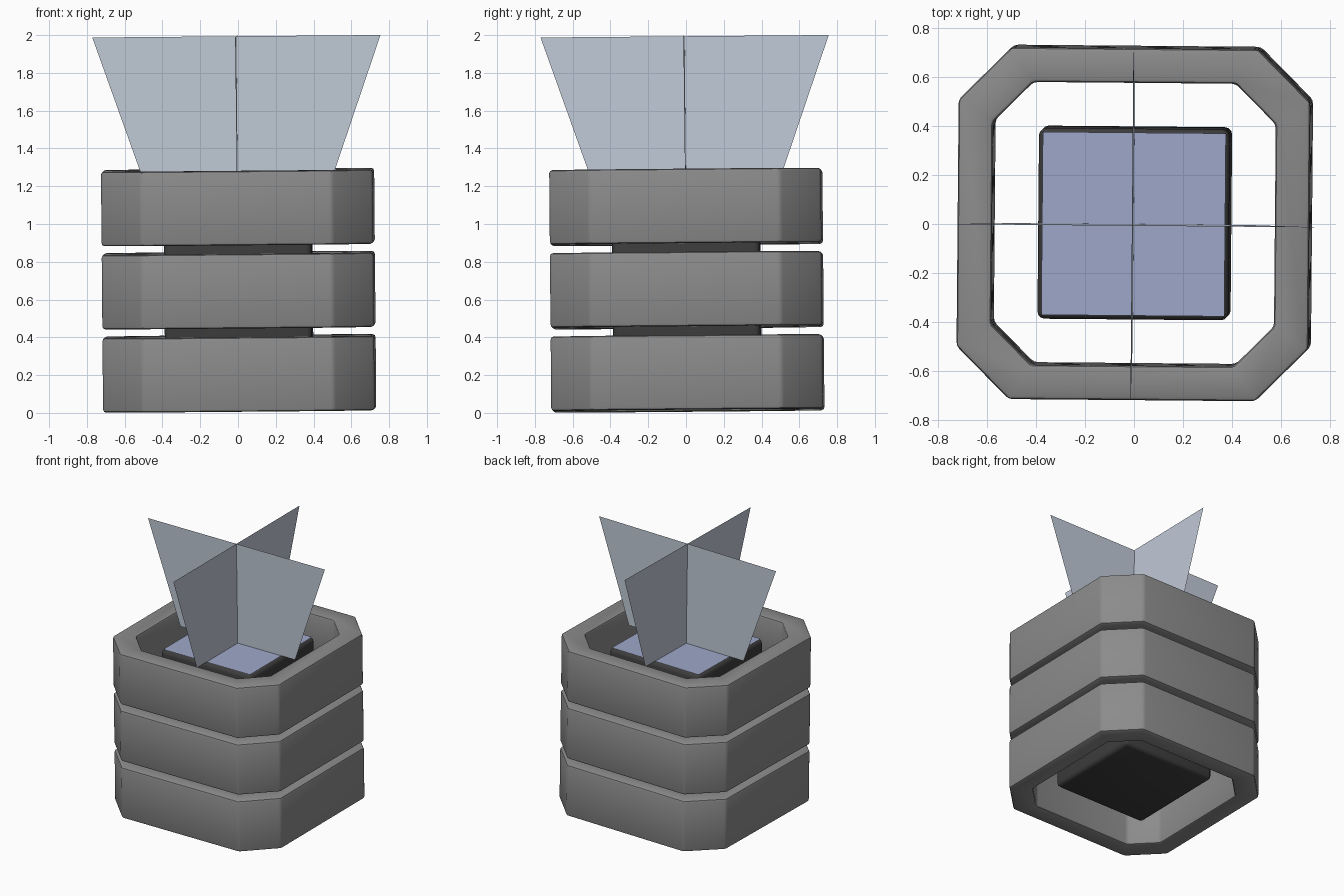
import bpy, bmesh, math
from mathutils import Matrix, Euler

if "Cube" in bpy.data.objects:
    bpy.data.objects.remove(bpy.data.objects["Cube"])

# The whole model leans very slightly
LEAN = (Matrix.Translation((0.009, 0.010, 0))
        @ Euler([math.radians(a) for a in (0.5, -0.5, -0.5)]).to_matrix().to_4x4())


def material(name, rgb):
    m = bpy.data.materials.new(name)
    m.diffuse_color = (*rgb, 1)
    m.use_nodes = True
    m.node_tree.nodes["Principled BSDF"].inputs["Base Color"].default_value = m.diffuse_color
    return m


GREY = material("ring grey", (0.26, 0.26, 0.26))
DARK = material("core dark grey", (0.047, 0.047, 0.047))
BLUE = material("glow blue", (0.34, 0.39, 0.59))
PALE = material("flare pale blue", (0.53, 0.59, 0.68))


def finish(bm, name, mat, smooth=False):
    bm.transform(LEAN)
    me = bpy.data.meshes.new(name)
    bm.to_mesh(me)
    bm.free()
    me.materials.append(mat)
    ob = bpy.data.objects.new(name, me)
    bpy.context.collection.objects.link(ob)
    if smooth:
        bpy.ops.object.select_all(action='DESELECT')
        ob.select_set(True)
        bpy.context.view_layer.objects.active = ob
        bpy.ops.object.shade_smooth_by_angle(angle=math.radians(35))
    return ob


def bevel_all(bm, width, segments):
    bmesh.ops.recalc_face_normals(bm, faces=bm.faces)
    edges = [e for e in bm.edges if e.calc_face_angle(0) > 0.5]
    bmesh.ops.bevel(bm, geom=edges, offset=width, segments=segments,
                    profile=0.5, affect='EDGES')


def octagon(half, cut):
    """Square outline with cut corners, counter-clockwise."""
    pts = []
    for k in range(4):
        c, s = round(math.cos(k * math.pi / 2)), round(math.sin(k * math.pi / 2))
        for x, y in ((half, half - cut), (half - cut, half)):
            pts.append((x * c - y * s, x * s + y * c))
    return pts


# Three stacked octagonal rings
def ring(name, z0, z1):
    bm = bmesh.new()
    outer, inner = octagon(0.719, 0.215), octagon(0.578, 0.165)
    loops = [[bm.verts.new((x, y, z)) for x, y in pts]
             for pts, z in ((outer, z0), (outer, z1), (inner, z1), (inner, z0))]
    for a in range(4):
        lo, hi = loops[a], loops[(a + 1) % 4]
        for i in range(8):
            j = (i + 1) % 8
            bm.faces.new((lo[i], lo[j], hi[j], hi[i]))
    bevel_all(bm, 0.016, 2)
    finish(bm, name, GREY, True)


for label, z0 in (("lower", 0.012), ("middle", 0.453), ("upper", 0.893)):
    ring(label + "_ring", z0, z0 + 0.394)

# Central core block
Z_TOP, Z_BOTTOM = 1.22, 0.09
bm = bmesh.new()
bmesh.ops.create_cube(bm, size=1, matrix=Matrix.Translation((0, 0, (Z_TOP + Z_BOTTOM) / 2))
                      @ Matrix.Diagonal((0.78, 0.78, Z_TOP - Z_BOTTOM, 1)))
bevel_all(bm, 0.03, 3)
finish(bm, "core", DARK, True)

# Glowing panel on top of the core
bm = bmesh.new()
bmesh.ops.create_grid(bm, x_segments=1, y_segments=1, size=0.374,
                      matrix=Matrix.Translation((0, 0, Z_TOP + 0.004)))
finish(bm, "core_top_panel", BLUE)

# Two crossed flaring sheets
for name, angle in (("flare_sheet_wide", 0), ("flare_sheet_deep", math.pi / 2)):
    bm = bmesh.new()
    corners = ((-0.495, 1.224), (0.495, 1.224), (0.763, 1.994), (-0.763, 1.994))
    bm.faces.new([bm.verts.new((x, 0, z)) for x, z in corners])
    bm.transform(Matrix.Rotation(angle, 4, 'Z'))
    finish(bm, name, PALE)
